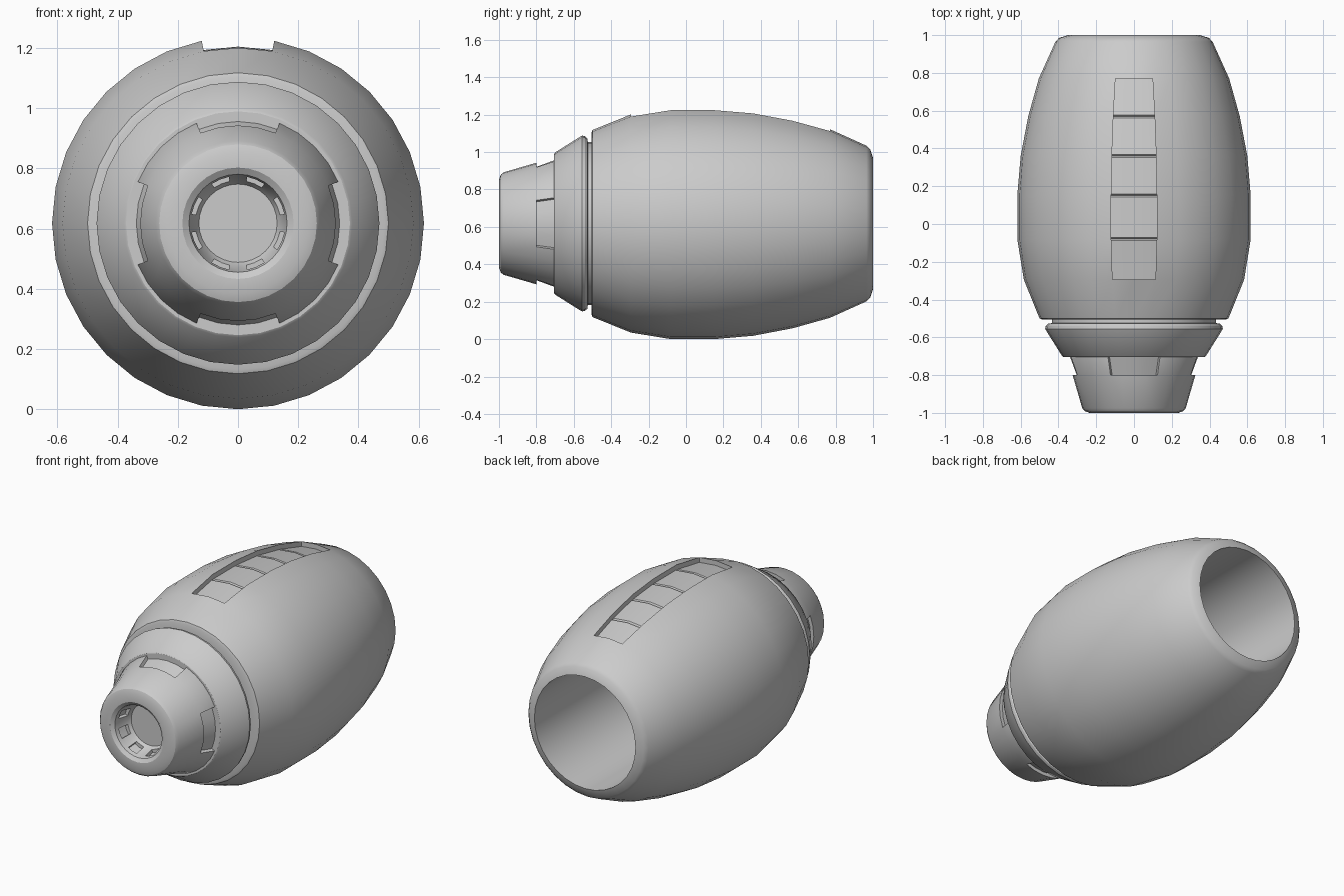
import bpy, bmesh, math
from mathutils import Vector

if "Cube" in bpy.data.objects:
    bpy.data.objects.remove(bpy.data.objects["Cube"], do_unlink=True)

SIDES = 32
AXIS_Z = 0.618
STEP = 2 * math.pi / SIDES

grey = bpy.data.materials.new("plain grey")
grey.use_nodes = True
GREY = (0.6, 0.6, 0.6, 1)
grey.diffuse_color = GREY
grey.node_tree.nodes["Principled BSDF"].inputs["Base Color"].default_value = GREY


def lathe(profile):
    """Turn (y, radius) points around the long axis and cap both ends."""
    bm = bmesh.new()
    rings = [[bm.verts.new((r * math.sin(i * STEP), y, r * math.cos(i * STEP)))
              for i in range(SIDES)] for y, r in profile]
    for a, b in zip(rings, rings[1:]):
        for i in range(SIDES):
            j = (i + 1) % SIDES
            bm.faces.new((a[i], a[j], b[j], b[i]))
    bm.faces.new(rings[0])
    bm.faces.new(rings[-1])
    bmesh.ops.recalc_face_normals(bm, faces=bm.faces)
    return bm


def angle_to(c, start, every):
    """Angle from c to the nearest of the evenly spaced directions."""
    a = (math.degrees(math.atan2(c.x, c.z)) - start) % every
    return min(a, every - a)


def recess(bm, chosen, shift):
    """Push the chosen faces in, leaving walls around them."""
    faces = [f for f in bm.faces if chosen(f.calc_center_median())]
    new = bmesh.ops.extrude_face_region(bm, geom=faces)["geom"]
    old = [f for f in faces if f.is_valid]
    if old:
        bmesh.ops.delete(bm, geom=old, context='FACES')
    for v in new:
        if isinstance(v, bmesh.types.BMVert):
            v.co += shift(v.co)
    return [f for f in new if isinstance(f, bmesh.types.BMFace)]


def radial(amount):
    return lambda co: Vector((co.x, 0, co.z)).normalized() * amount


def finish(bm, name):
    bmesh.ops.recalc_face_normals(bm, faces=bm.faces)
    mesh = bpy.data.meshes.new(name)
    bm.to_mesh(mesh)
    bm.free()
    mesh.materials.append(grey)
    ob = bpy.data.objects.new(name, mesh)
    ob.location.z = AXIS_Z
    bpy.context.collection.objects.link(ob)
    bpy.ops.object.select_all(action='DESELECT')
    ob.select_set(True)
    bpy.context.view_layer.objects.active = ob
    bpy.ops.object.shade_smooth_by_angle(angle=math.radians(30))


# Barrel with a deep rear bore
seams = [-0.08, 0.15, 0.36, 0.57]
barrel = lathe([(-0.505, 0.42), (-0.505, 0.487), (-0.5, 0.5), (-0.295, 0.583),
                (-0.08, 0.618), (0.15, 0.618), (0.36, 0.6), (0.57, 0.56),
                (0.77, 0.504), (0.965, 0.416), (0.985, 0.397), (1, 0.35),
                (-0.4, 0.35)])

# Long top slot, with a fine groove between its floor panels
floor = recess(barrel,
               lambda c: -0.29 < c.y < 0.77 and c.z > 0.4 and abs(c.x) < 0.1
               and c.xz.length > 0.45,
               lambda co: Vector((0, 0, -0.031)))
for seam in seams:
    for y in (seam - 0.008, seam + 0.008):
        edges = {e for f in floor for e in f.edges}
        verts = {v for f in floor for v in f.verts}
        cut = bmesh.ops.bisect_plane(barrel, geom=floor + list(edges) + list(verts),
                                     plane_co=(0, y, 0), plane_no=(0, 1, 0))
        floor = [g for g in cut["geom"] if isinstance(g, bmesh.types.BMFace)]
    for v in {v for f in floor for v in f.verts}:
        if abs(v.co.y - seam) < 0.002:
            v.co.z -= 0.01
finish(barrel, "barrel")

# Collar, joined to the barrel by a narrow neck
collar = lathe([(-0.45, 0.435), (-0.525, 0.435), (-0.527, 0.455), (-0.54, 0.467),
                (-0.555, 0.47), (-0.568, 0.463), (-0.7, 0.38), (-0.705, 0.372),
                (-0.705, 0.2)])
finish(collar, "collar")

# Nose cone with a tapered bore
nose = lathe([(-0.6, 0.36), (-0.705, 0.36), (-0.8, 0.325), (-0.975, 0.274),
              (-0.99, 0.262), (-1, 0.235), (-1, 0.185), (-0.985, 0.163),
              (-0.96, 0.157), (-0.89, 0.142), (-0.87, 0.13)])

# Four notches around the nose
recess(nose,
       lambda c: -0.8 < c.y < -0.71 and c.xz.length > 0.3 and angle_to(c, 0, 90) < 20,
       radial(-0.022))

# Eight small slots inside the bore
recess(nose,
       lambda c: -0.955 < c.y < -0.895 and 0.1 < c.xz.length < 0.17
       and angle_to(c, 22.5, 45) < 10,
       radial(0.02))
finish(nose, "nose")
